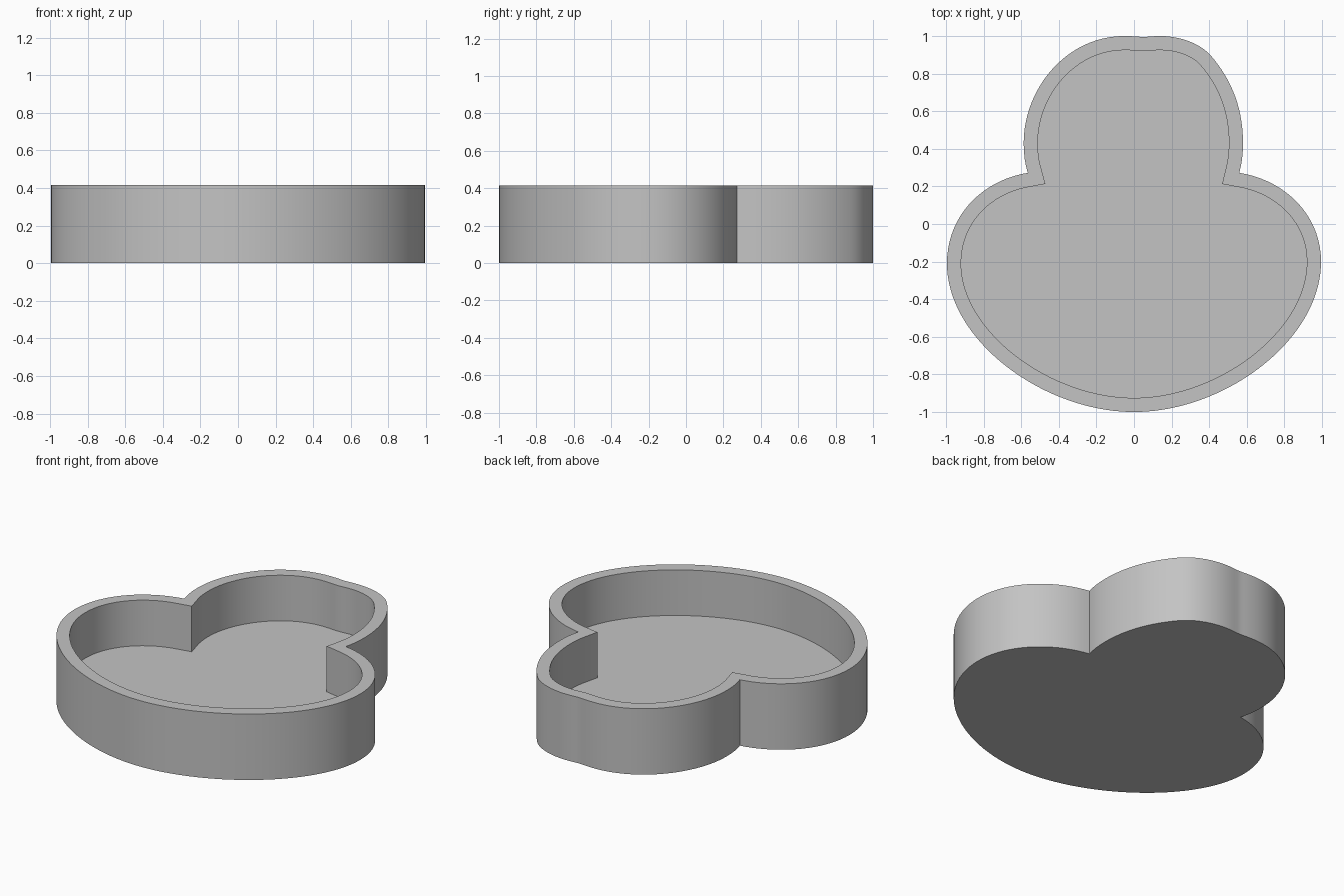
import bpy
import bmesh
from mathutils import Vector
from mathutils.geometry import interpolate_bezier

cube = bpy.data.objects.get("Cube")
if cube:
    bpy.data.objects.remove(cube, do_unlink=True)

HEIGHT, FLOOR, WALL = 0.415, 0.128, 0.075

# Outline, counter-clockwise: (handle in, knot, handle out)
knots = [
    ((-0.48, -1), (0, -1), (0.48, -1)),
    ((0.995, -0.62), (0.995, -0.2), (0.995, 0.05)),
    ((0.8, 0.235), (0.56, 0.272), (0.573, 0.32)),        # right notch
    ((0.58, 0.37), (0.58, 0.43), (0.58, 0.63)),
    ((0.51, 0.78), (0.405, 0.9), (0.34, 0.97)),
    ((0.23, 1), (0.14, 1), (0.1, 1)),
    ((0.07, 0.995), (0.05, 0.995), (0.03, 0.995)),       # small dip
    ((0, 1), (-0.05, 1), (-0.36, 1)),
    ((-0.587, 0.72), (-0.587, 0.43), (-0.587, 0.37)),
    ((-0.58, 0.32), (-0.565, 0.272), (-0.8, 0.235)),     # left notch
    ((-0.995, 0.05), (-0.995, -0.21), (-0.995, -0.62)),
]


def sample_outline():
    points = []
    for i, (_, start, out) in enumerate(knots):
        back, end, _ = knots[(i + 1) % len(knots)]
        length = (Vector(end) - Vector(start)).length
        count = max(5, int(length * 32))
        curve = interpolate_bezier(Vector(start), Vector(out),
                                   Vector(back), Vector(end), count)
        points += [p.to_2d() for p in curve[:-1]]
    return points


def inset(points, distance):
    """Mitred inward offset of a counter-clockwise loop."""
    result = []
    for i, p in enumerate(points):
        a = (p - points[i - 1]).normalized()
        b = (points[(i + 1) % len(points)] - p).normalized()
        na, nb = Vector((-a.y, a.x)), Vector((-b.y, b.x))
        result.append(p + (na + nb) * distance / (1 + na.dot(nb)))
    return result


outer = sample_outline()
inner = inset(outer, WALL)

# Tray: base, outside wall, rim, inside wall, floor
bm = bmesh.new()
rings = [[bm.verts.new((p.x, p.y, z)) for p in loop]
         for loop, z in ((outer, 0), (outer, HEIGHT), (inner, HEIGHT), (inner, FLOOR))]
for low, high in zip(rings, rings[1:]):
    for i in range(len(low)):
        j = (i + 1) % len(low)
        bm.faces.new((low[i], low[j], high[j], high[i]))
bm.faces.new(rings[0][::-1])
bm.faces.new(rings[-1])
bmesh.ops.recalc_face_normals(bm, faces=bm.faces)
mesh = bpy.data.meshes.new("lobed_tray")
bm.to_mesh(mesh)
bm.free()

tray = bpy.data.objects.new("lobed_tray", mesh)
bpy.context.collection.objects.link(tray)

# Single grey material
grey = bpy.data.materials.new("plain_grey")
grey.use_nodes = True
colour = (0.55, 0.55, 0.55, 1)
grey.diffuse_color = colour
grey.node_tree.nodes["Principled BSDF"].inputs["Base Color"].default_value = colour
mesh.materials.append(grey)

bpy.ops.object.select_all(action="DESELECT")
tray.select_set(True)
bpy.context.view_layer.objects.active = tray
bpy.ops.object.shade_smooth_by_angle()
